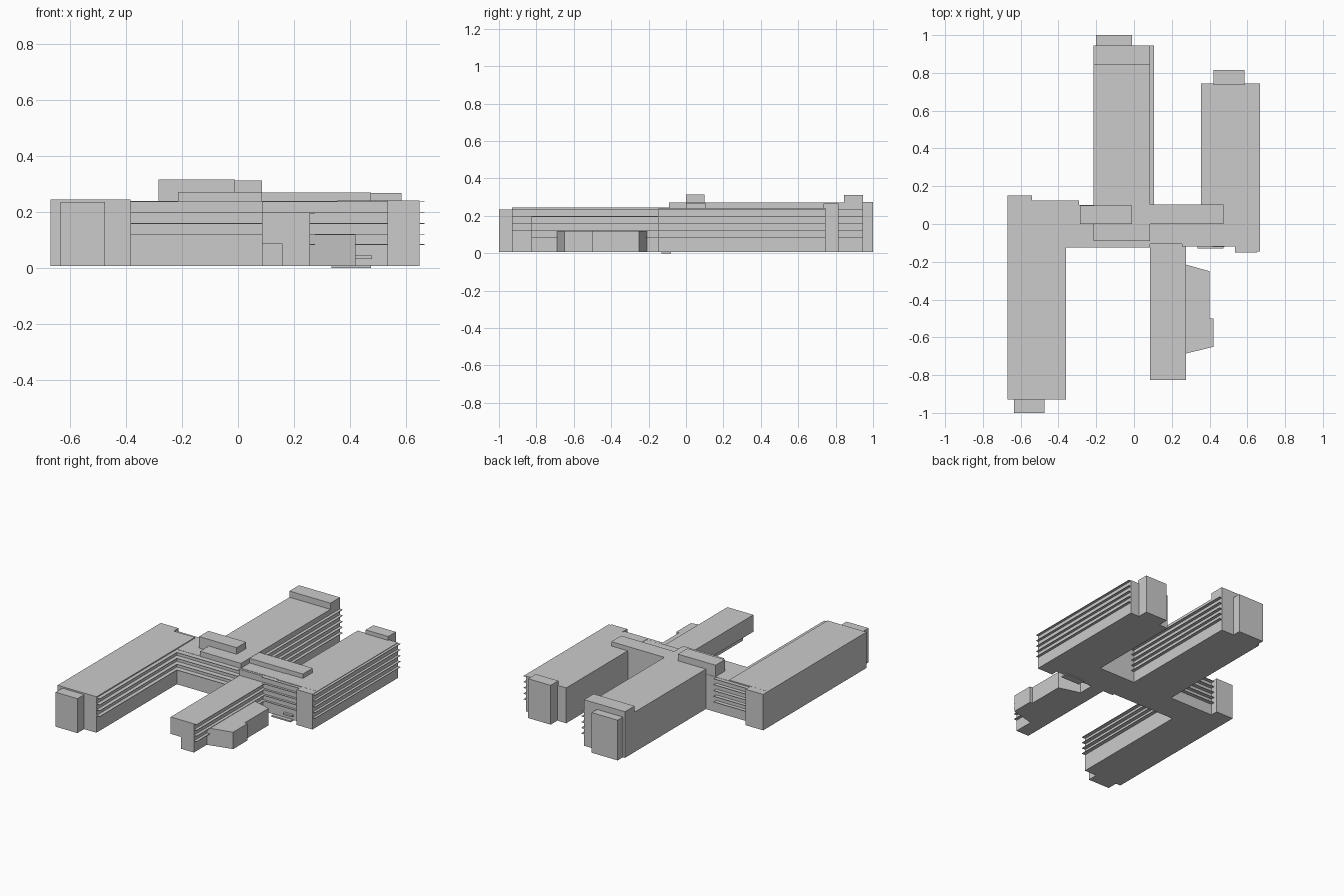
import bpy, bmesh

if "Cube" in bpy.data.objects:
    bpy.data.objects.remove(bpy.data.objects["Cube"])

BASE = 0.007  # underside of the building


def prism(name, outline, z0, z1):
    """Extrude a flat outline from z0 to z1."""
    bm = bmesh.new()
    face = bm.faces.new([bm.verts.new((x, y, z0)) for x, y in outline])
    top = bmesh.ops.extrude_face_region(bm, geom=[face])["geom"]
    bmesh.ops.translate(bm, vec=(0, 0, z1 - z0),
                        verts=[v for v in top if isinstance(v, bmesh.types.BMVert)])
    bmesh.ops.recalc_face_normals(bm, faces=bm.faces)
    mesh = bpy.data.meshes.new(name)
    bm.to_mesh(mesh)
    bm.free()
    ob = bpy.data.objects.new(name, mesh)
    bpy.context.collection.objects.link(ob)
    return ob


def box(name, x0, x1, y0, y1, z1, z0=BASE):
    return prism(name, [(x0, y0), (x1, y0), (x1, y1), (x0, y1)], z0, z1)


def ledges(name, x0, x1, y0, y1, levels):
    """Thin horizontal sunshades stacked up a wall."""
    for z in levels:
        box(name, x0, x1, y0, y1, z + 0.0015, z - 0.0015)


HIGH = (0.236, 0.197, 0.158, 0.12)
ALL = HIGH + (0.083,)

# Central link block
box("link_block", -0.45, 0.55, -0.09, 0.10, 0.239)
box("link_front", 0.085, 0.54, -0.105, -0.08, 0.237)
ledges("link_front_ledge", -0.386, 0.085, -0.125, -0.088, HIGH)
ledges("link_right_ledge", 0.255, 0.536, -0.12, -0.10, ALL)
ledges("link_back_ledge", -0.541, -0.29, 0.098, 0.125, ALL)

# Left wing with end towers
box("left_wing", -0.67, -0.385, -0.93, 0.10, 0.245)
box("left_wing_back_tower", -0.67, -0.54, 0.09, 0.15, 0.2445)
box("left_wing_front_tower", -0.635, -0.475, -1.0, -0.92, 0.235)
ledges("left_wing_ledge", -0.387, -0.36, -0.93, -0.09, HIGH)

# North wing with raised end and stair tower
box("north_wing", -0.215, 0.085, -0.0905, 0.945, 0.271)
box("north_wing_penthouse", -0.215, 0.085, 0.845, 0.945, 0.312, 0.26)
box("north_wing_tower", -0.20, -0.01, 0.93, 1.0, 0.273)
ledges("north_wing_ledge", 0.083, 0.105, 0.10, 0.945, ALL)

# Right wing with front and back towers
box("right_wing", 0.355, 0.65, -0.10, 0.745, 0.241)
box("right_wing_front_tower", 0.535, 0.65, -0.15, -0.09, 0.2405)
box("right_wing_back_tower", 0.42, 0.585, 0.735, 0.815, 0.267)
ledges("right_wing_ledge", 0.648, 0.667, -0.145, 0.745, ALL)

# Rooftop plant rooms
box("roof_plant_tall", -0.285, -0.01, 0.0, 0.098, 0.315, 0.23)
box("roof_plant_low", 0.08, 0.475, 0.0, 0.103, 0.27, 0.23)

# South wing: upper floors overhang the left side of the ground floor
prof_x = ((0.085, 0.255, 0.085, 0.197), (0.16, 0.255, BASE, 0.085))
for name, (x0, x1, z0, z1) in zip(("south_wing_upper", "south_wing_ground"), prof_x):
    box(name, x0, x1, -0.825, -0.08, z1, z0)
ledges("south_wing_ledge", 0.253, 0.275, -0.825, -0.105, (0.1955, 0.158, 0.12, 0.083))

# Low angled hall beside the south wing
prism("side_hall", [(0.25, -0.208), (0.40, -0.25), (0.40, -0.50), (0.42, -0.50),
                    (0.42, -0.65), (0.25, -0.692)], BASE, 0.119)

# Entrance step and canopy
box("entrance_step", 0.335, 0.475, -0.13, -0.08, 0.009, 0.0)
box("entrance_canopy", 0.415, 0.48, -0.122, -0.10, 0.043, 0.032)
